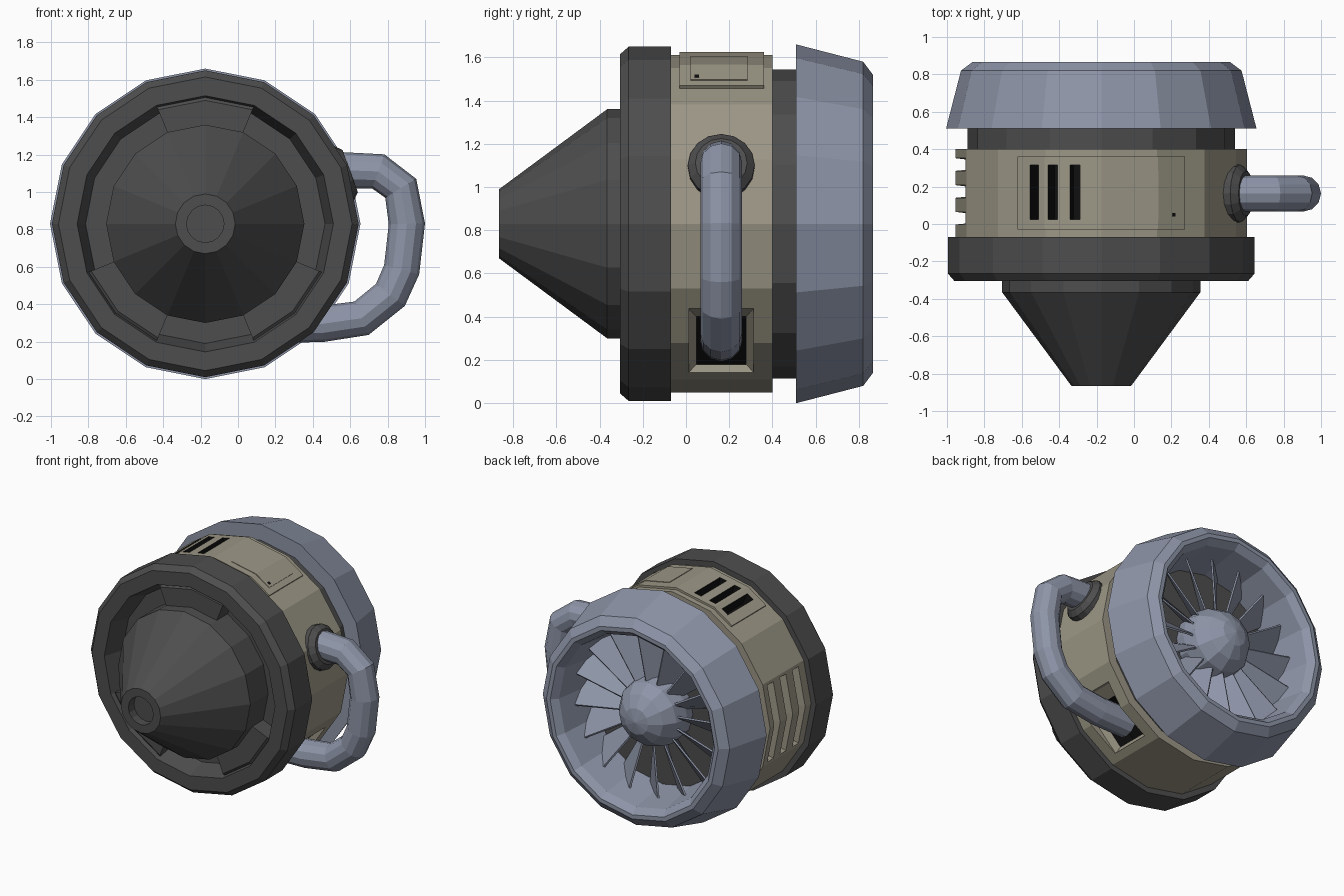
import bpy, bmesh
from math import cos, sin, pi, radians
from mathutils import Vector

if "Cube" in bpy.data.objects:
    bpy.data.objects.remove(bpy.data.objects["Cube"])

CX, CZ = -0.175, 0.83          # turbine axis runs along y through here


def material(name, col):
    m = bpy.data.materials.new(name)
    m.diffuse_color = (*col, 1)
    m.use_nodes = True
    m.node_tree.nodes["Principled BSDF"].inputs["Base Color"].default_value = m.diffuse_color
    return m


BLUE = material("blue_metal", (0.27, 0.30, 0.39))
DARK = material("dark_metal", (0.075, 0.075, 0.075))
BEIGE = material("beige_panel", (0.33, 0.305, 0.235))
BLACK = material("black", (0.005, 0.005, 0.005))


def finish(name, bm, *mats):
    bmesh.ops.remove_doubles(bm, verts=bm.verts[:], dist=1e-5)
    wires = [e for e in bm.edges if not e.link_faces]
    bmesh.ops.delete(bm, geom=wires, context='EDGES')
    bmesh.ops.recalc_face_normals(bm, faces=bm.faces[:])
    me = bpy.data.meshes.new(name)
    bm.to_mesh(me)
    bm.free()
    for m in mats:
        me.materials.append(m)
    ob = bpy.data.objects.new(name, me)
    bpy.context.collection.objects.link(ob)
    return ob


def sweep(name, section, mat, a0=0, a1=360, n=16):
    """Sweep a closed (y, r) section around the axis, on an n-sided polygon."""
    step = 360 / n
    full = a1 - a0 == 360
    angs = [a0] + [k * step for k in range(-n, 2 * n) if a0 < k * step < a1]
    if not full:
        angs.append(a1)
    bm = bmesh.new()
    rings = []
    for a in angs:
        f = cos(pi / n) / cos(radians(a % step - step / 2))
        t = radians(a)
        rings.append([bm.verts.new((CX + r * f * cos(t), y, CZ + r * f * sin(t)))
                      for y, r in section])
    m = len(section)
    for i in range(len(rings) if full else len(rings) - 1):
        A, B = rings[i], rings[(i + 1) % len(rings)]
        for j in range(m):
            k = (j + 1) % m
            bm.faces.new((A[j], A[k], B[k], B[j]))
    if not full:
        bm.faces.new(rings[0])
        bm.faces.new(rings[-1])
    return finish(name, bm, mat)


def box(y0, y1, r0, r1):
    return [(y0, r0), (y1, r0), (y1, r1), (y0, r1)]


def cut(target, cutters):
    bpy.context.view_layer.objects.active = target
    for c in cutters:
        mod = target.modifiers.new("cut", 'BOOLEAN')
        mod.operation, mod.solver, mod.object = 'DIFFERENCE', 'EXACT', c
        mod.material_mode = 'TRANSFER'
        bpy.ops.object.modifier_apply(modifier=mod.name)


# main shells
body = sweep("body", box(-0.08, 0.40, 0, 0.78), BEIGE)
sweep("rear_neck", box(0.38, 0.515, 0, 0.715), DARK)
sweep("rear_cowl", [(0.51, 0.83), (0.82, 0.75), (0.865, 0.69), (0.865, 0.66),
                    (0.82, 0.62), (0.51, 0.57)], BLUE)
sweep("front_ring", [(-0.07, 0), (-0.07, 0.82), (-0.265, 0.82), (-0.305, 0.785),
                     (-0.305, 0.685), (-0.16, 0.64), (-0.16, 0)], DARK)
sweep("nose_cone", [(-0.15, 0), (-0.15, 0.53), (-0.365, 0.53), (-0.865, 0.16),
                    (-0.865, 0.1), (-0.8, 0.1), (-0.8, 0)], DARK)
for i, a in enumerate((90, 225, 315)):
    sweep(f"nose_bracket_{i}", [(-0.15, 0.52), (-0.15, 0.67), (-0.27, 0.68),
                                (-0.285, 0.66), (-0.285, 0.52)], DARK, a - 22.5, a + 22.5)

# raised top panel with door
saddle = sweep("top_panel", box(-0.03, 0.36, 0.75, 0.795), BEIGE, 55, 125)
sweep("access_door", box(0.02, 0.285, 0.78, 0.799), BEIGE, 58.3, 82)
sweep("door_latch", box(0.04, 0.06, 0.78, 0.802), BLACK, 59.7, 61)

# vent slots, side louvres and pipe opening
vents = [sweep("vent_cutter", box(0.025, 0.315, 0.70, 0.9), BLACK, a, b)
         for a, b in ((98.4, 102.4), (107.3, 111), (115.1, 119.2))]
louvres = [sweep("louvre_cutter", [(y - 0.01, 0.9), (y + 0.01, 0.70),
                                   (y + 0.06, 0.70), (y + 0.085, 0.9)], BEIGE, 159, 201)
           for y in (-0.005, 0.138, 0.282)]
bm = bmesh.new()
loops = []
for off, hy, hz in ((0.1, 0.15, 0.148), (-0.06, 0.15, 0.148),
                    (-0.11, 0.115, 0.11), (-0.32, 0.115, 0.11)):
    loops.append([bm.verts.new((0.376 + sz * hz + off, 0.163 + sy * hy, 0.29 + sz * hz))
                  for sy, sz in ((-1, -1), (1, -1), (1, 1), (-1, 1))])
for i in range(3):
    for j in range(4):
        k = (j + 1) % 4
        f = bm.faces.new((loops[i][j], loops[i][k], loops[i + 1][k], loops[i + 1][j]))
        f.material_index = i // 2
bm.faces.new(loops[0])
bm.faces.new(loops[3]).material_index = 1
opening = finish("opening_cutter", bm, BEIGE, BLACK)

cut(body, vents + louvres + [opening])
cut(saddle, vents)
for c in vents + louvres + [opening]:
    bpy.data.objects.remove(c)

# side pipe
path = [(0.48, 1.12), (0.75, 1.11), (0.87, 1.02), (0.905, 0.83), (0.875, 0.585),
        (0.815, 0.45), (0.66, 0.325), (0.45, 0.295), (0.2, 0.29)]
cu = bpy.data.curves.new("side_pipe", 'CURVE')
cu.dimensions = '3D'
cu.bevel_depth, cu.bevel_resolution, cu.use_fill_caps = 0.097, 4, True
sp = cu.splines.new('POLY')
sp.points.add(len(path) - 1)
for p, (x, z) in zip(sp.points, path):
    p.co = (x if x != 0.905 else 0.903, 0.163, z, 1)
sp.use_smooth = False
cu.materials.append(BLUE)
bpy.context.collection.objects.link(bpy.data.objects.new("side_pipe", cu))

# collar where the pipe leaves the body
axis = Vector((sin(radians(70)), 0, cos(radians(70))))
for name, r1, r2, d, dist in (("pipe_collar", 0.155, 0.155, 0.07, 0.755),
                              ("pipe_collar_lip", 0.155, 0.12, 0.035, 0.807)):
    loc = Vector((CX, 0.163, CZ)) + axis * dist
    bpy.ops.mesh.primitive_cone_add(vertices=16, radius1=r1, radius2=r2, depth=d,
                                    location=loc, rotation=(0, radians(70), 0))
    ob = bpy.context.object
    ob.name = name
    ob.data.materials.append(DARK)

# fan: spinner dome and twisted blades
dome = [(0.59 + 0.25 * sin(radians(a)), 0.25 * cos(radians(a))) for a in (0, 22.5, 45, 67.5)]
sweep("fan_spinner", [(0.5, 0), (0.5, 0.24)] + dome + [(0.84, 0)], BLUE, n=12)
bm = bmesh.new()
N = 16
for i in range(N):
    t = 2 * pi * i / N
    rad = Vector((cos(t), 0, sin(t)))
    tan = Vector((-sin(t), 0, cos(t)))
    pts = []
    for r, h, phi in ((0.2, 0.06, 60), (0.6, 0.12, 42)):
        chord = tan * cos(radians(phi)) - Vector((0, sin(radians(phi)), 0))
        for s in (-1, 1):
            pts.append(Vector((CX, 0.61, CZ)) + rad * r + chord * h * s)
    nrm = (pts[1] - pts[0]).cross(pts[2] - pts[0]).normalized() * 0.006
    lo = [bm.verts.new(p - nrm) for p in pts]
    hi = [bm.verts.new(p + nrm) for p in pts]
    order = (0, 1, 3, 2)
    bm.faces.new([lo[k] for k in order])
    bm.faces.new([hi[k] for k in order])
    for a, b in zip(order, order[1:] + order[:1]):
        bm.faces.new((lo[a], lo[b], hi[b], hi[a]))
finish("fan_blades", bm, BLUE)
